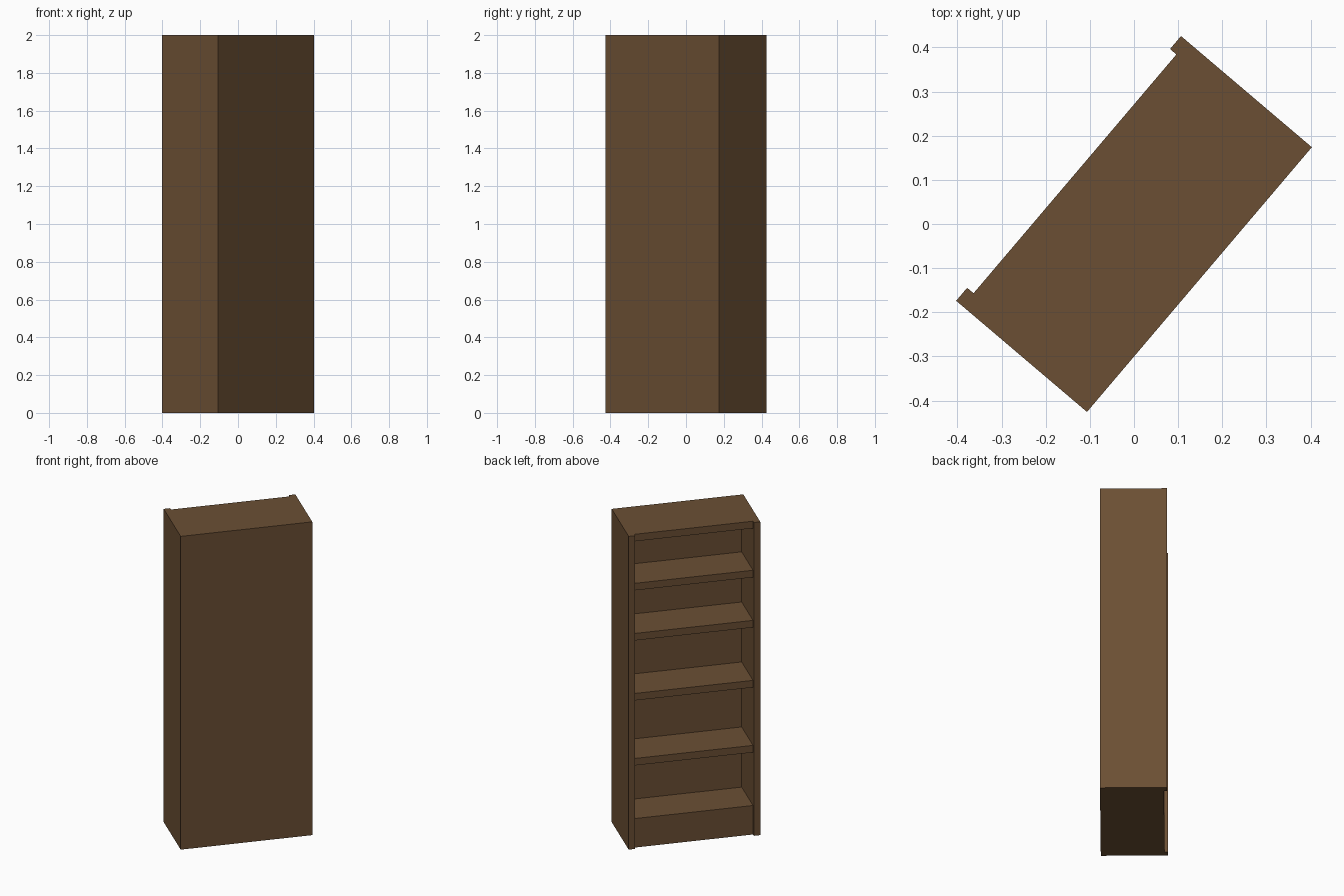
import bpy
import math
from mathutils import Matrix

if "Cube" in bpy.data.objects:
    bpy.data.objects.remove(bpy.data.objects["Cube"])

W, D, H = 0.787, 0.389, 2.0        # overall width, depth, height
SIDE = 0.0385                      # side panel thickness
RECESS = 0.019                     # shelves sit behind the side panel edges
BACK = 0.11                        # back thickness
BOARD = 0.045                      # shelf and top thickness
BASE = 0.185                       # plinth height
TURN = Matrix.Rotation(math.radians(49.65), 4, 'Z')

wood = bpy.data.materials.new("brown_wood")
wood.diffuse_color = (0.147, 0.078, 0.034, 1)
wood.use_nodes = True
wood.node_tree.nodes["Principled BSDF"].inputs["Base Color"].default_value = wood.diffuse_color


def box(name, x0, x1, y0, y1, z0, z1):
    """Box given by its limits in the bookcase's own frame, then turned."""
    bpy.ops.mesh.primitive_cube_add(size=1)
    ob = bpy.context.object
    ob.name = name
    size = Matrix.Diagonal((x1 - x0, y1 - y0, z1 - z0, 1))
    centre = Matrix.Translation(((x0 + x1) / 2, (y0 + y1) / 2, (z0 + z1) / 2))
    ob.data.transform(TURN @ centre @ size)
    ob.data.materials.append(wood)
    return ob


inner = W / 2 - SIDE
rear, front = -D / 2, D / 2
shelf_front = front - RECESS
shelf_back = rear + BACK

# Side panels, full depth
box("left_side", -W / 2, -inner, rear, front, 0, H)
box("right_side", inner, W / 2, rear, front, 0, H)

# Back, top and plinth
box("back_panel", -inner, inner, rear, shelf_back, 0, H)
box("top_board", -inner, inner, shelf_back, shelf_front, H - BOARD, H)
box("plinth", -inner, inner, shelf_back, shelf_front, 0, BASE)

# Shelves, by height of the upper face
for i, z in enumerate((0.569, 0.984, 1.367, 1.687)):
    box(f"shelf_{i + 1}", -inner, inner, shelf_back, shelf_front, z - BOARD, z)
